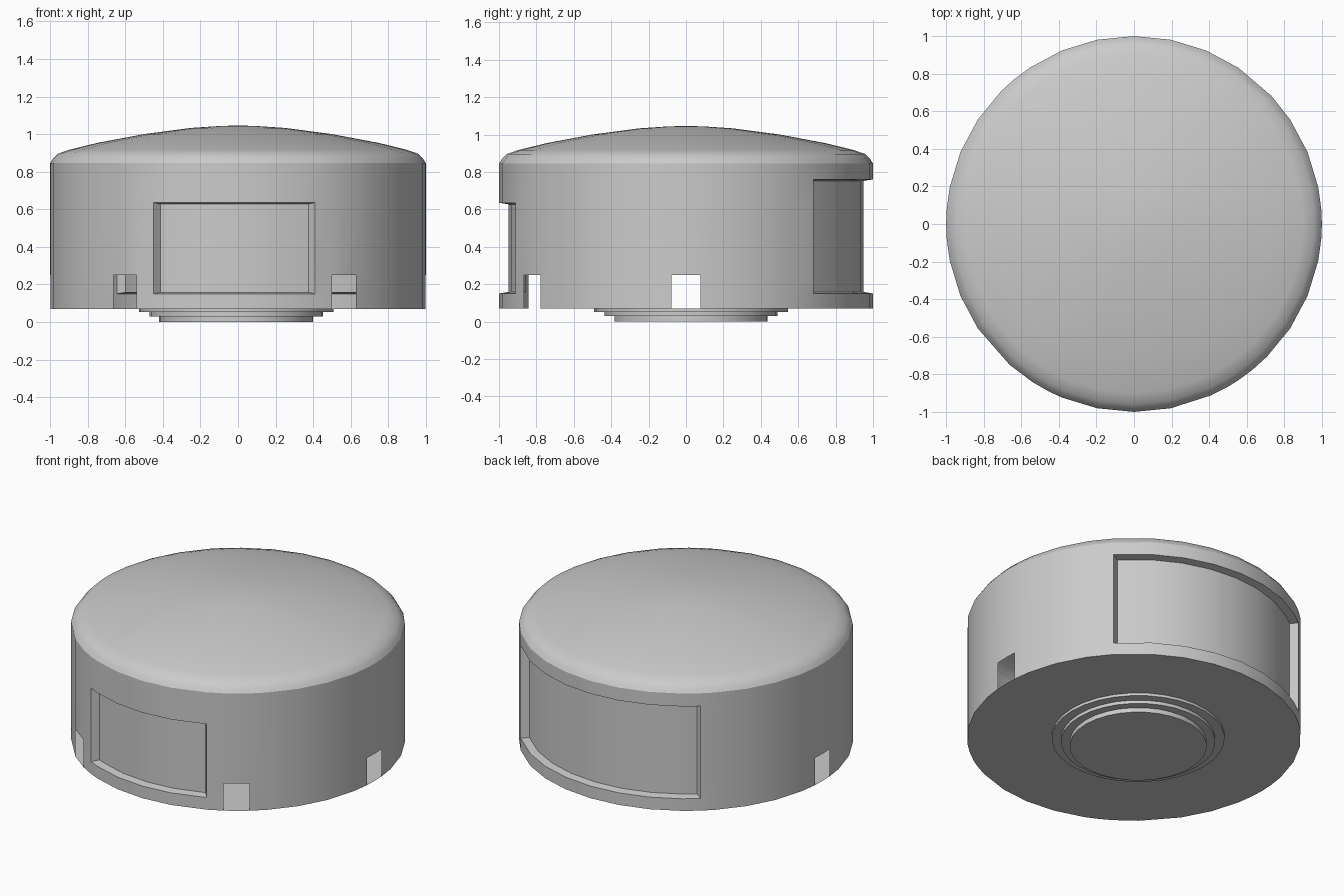
import bpy, bmesh
from math import sin, cos, pi, radians

if "Cube" in bpy.data.objects:
    bpy.data.objects.remove(bpy.data.objects["Cube"])

# Angles in degrees, counter-clockwise seen from above, front = -90
NOTCHES = [(-131.5, -122.7), (-60, -51), (-4.5, 4.4), (175.5, 184.4)]
NOTCH_TOP = 0.25
FRONT = (-116.7, -65.8, 0.15, 0.635)
BACK = (43, 130, 0.15, 0.76)
BASE, RIM = 0.07, 0.845


def wall_angles():
    """Regular 32-sided ring, with the opening edges replacing nearby corners."""
    feats = [a for n in NOTCHES for a in n] + list(FRONT[:2]) + list(BACK[:2])
    base = [-157.5 + 11.25 * i for i in range(32)]
    return sorted(feats + [b for b in base if all(abs(b - f) > 3.5 for f in feats)])


def point(a, r, z, c=(0, 0)):
    return (c[0] + r * cos(radians(a)), c[1] + r * sin(radians(a)), z)


def finish(name, bm, recalc=True, angle=30):
    bmesh.ops.remove_doubles(bm, verts=bm.verts, dist=1e-5)
    if recalc:
        bmesh.ops.recalc_face_normals(bm, faces=bm.faces)
    me = bpy.data.meshes.new(name)
    bm.to_mesh(me)
    bm.free()
    ob = bpy.data.objects.new(name, me)
    bpy.context.collection.objects.link(ob)
    bpy.ops.object.select_all(action='DESELECT')
    bpy.context.view_layer.objects.active = ob
    ob.select_set(True)
    bpy.ops.object.shade_smooth_by_angle(angle=radians(angle))
    return ob


def quad(bm, pts):
    bm.faces.new([bm.verts.new(p) for p in pts])


def lathe(name, profile, angles, c=(0, 0), angle=30):
    """Spin an (r, z) profile; a final radius of 0 closes to a point."""
    bm = bmesh.new()
    for a, b in zip(angles, angles[1:] + [angles[0] + 360]):
        for (r0, z0), (r1, z1) in zip(profile, profile[1:]):
            pts = [point(a, r0, z0, c), point(b, r0, z0, c), point(b, r1, z1, c)]
            if r1 > 0:
                pts.append(point(a, r1, z1, c))
            quad(bm, pts)
    return finish(name, bm, angle=angle)


ANGLES = wall_angles()


def side_wall():
    """Thin hollow wall, leaving holes for the notches and the recesses."""
    bm = bmesh.new()
    levels = [BASE, 0.15, NOTCH_TOP, FRONT[3], BACK[3], RIM]
    for a, b in zip(ANGLES, ANGLES[1:] + [ANGLES[0] + 360]):
        m = (a + b) / 2
        for z0, z1 in zip(levels, levels[1:]):
            zm = (z0 + z1) / 2
            notch = zm < NOTCH_TOP and any(
                n0 < m + k < n1 for n0, n1 in NOTCHES for k in (-360, 0, 360))
            recess = any(p[0] < m < p[1] and p[2] < zm < p[3] for p in (FRONT, BACK))
            if not (notch or recess):
                quad(bm, [point(a, 1, z0), point(b, 1, z0), point(b, 1, z1), point(a, 1, z1)])
    finish("side_wall", bm, recalc=False)


def recess_panel(name, spec, depth=0.05, da=1.0, dz=0.008):
    """Sunken curved panel with slightly sloped walls all round."""
    a0, a1, z0, z1 = spec
    angs = [a for a in ANGLES if a0 <= a <= a1]
    inner = [min(max(a, a0 + da), a1 - da) for a in angs]
    r, lo, hi = 1 - depth, z0 + dz, z1 - dz
    bm = bmesh.new()
    for a, b, ia, ib in zip(angs, angs[1:], inner, inner[1:]):
        quad(bm, [point(a, 1, z0), point(b, 1, z0), point(ib, r, lo), point(ia, r, lo)])
        quad(bm, [point(ia, r, lo), point(ib, r, lo), point(ib, r, hi), point(ia, r, hi)])
        quad(bm, [point(ia, r, hi), point(ib, r, hi), point(b, 1, z1), point(a, 1, z1)])
    quad(bm, [point(a0, 1, z0), point(a0 + da, r, lo), point(a0 + da, r, hi), point(a0, 1, z1)])
    quad(bm, [point(a1, 1, z1), point(a1 - da, r, hi), point(a1 - da, r, lo), point(a1, 1, z0)])
    finish(name, bm, recalc=False)


# Body shell with front window and wide back recess
side_wall()
recess_panel("front_window", FRONT)
recess_panel("back_recess", BACK)

# Domed lid with rounded shoulder
lathe("dome_lid", [(1, RIM), (0.985, 0.868), (0.96, 0.895), (0.9, 0.916), (0.75, 0.953),
                   (0.5, 1.0), (0.25, 1.033), (0.1, 1.043), (0, 1.046)], ANGLES)

# Flat floor plate (single sheet, facing down)
bm = bmesh.new()
bm.faces.new([bm.verts.new(point(a, 1, BASE)) for a in reversed(ANGLES)])
finish("floor_plate", bm, recalc=False)

# Stepped foot below the floor, slightly off centre
ring = [i * 11.25 for i in range(32)]
lathe("stepped_foot", [(0.518, BASE), (0.518, 0.052), (0.462, 0.052), (0.462, 0.03),
                       (0.41, 0.03), (0.41, 0), (0, 0)], ring, c=(-0.01, 0.027))
